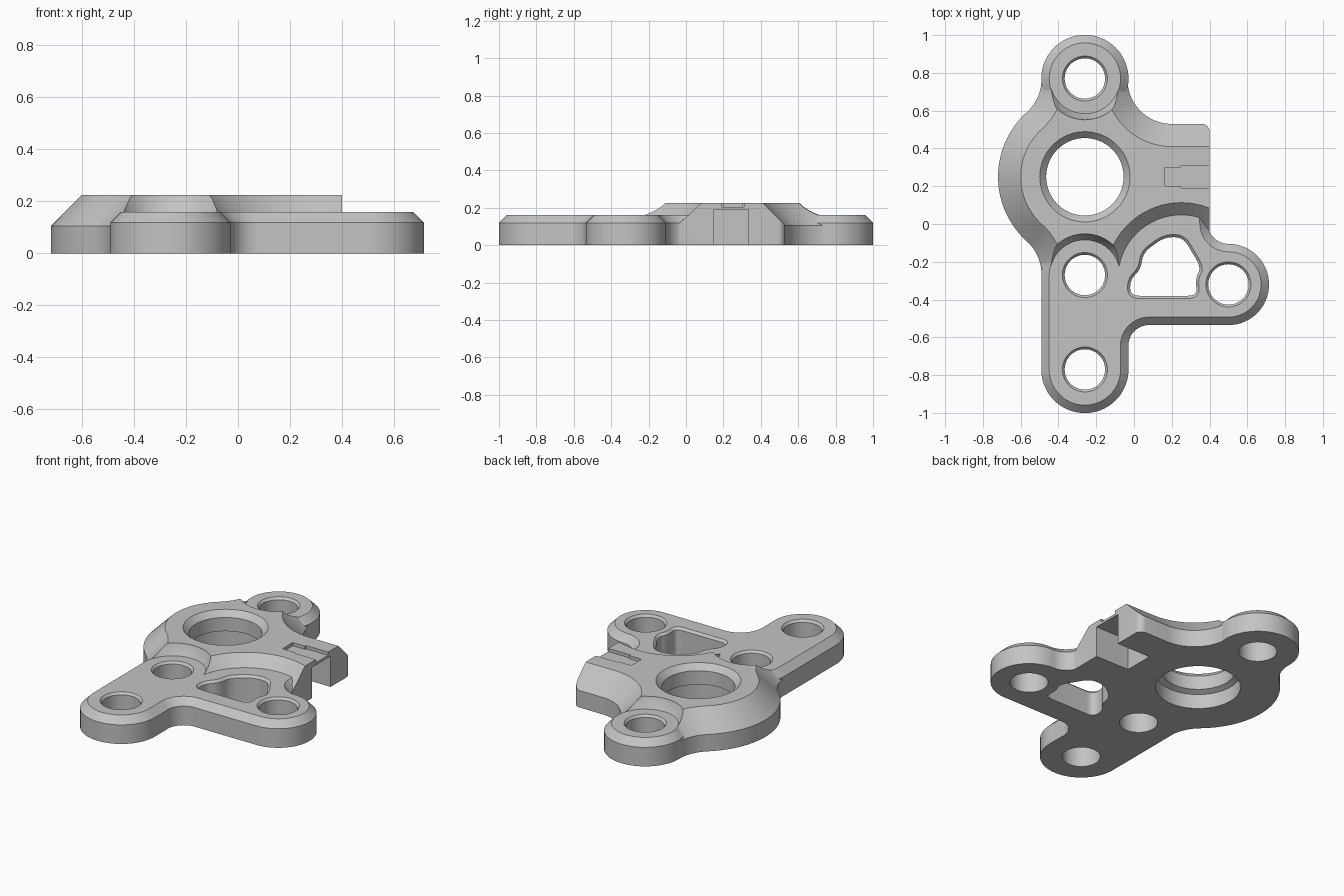
import bpy, bmesh, math
from mathutils import Vector

if "Cube" in bpy.data.objects:
    bpy.data.objects.remove(bpy.data.objects["Cube"])

grey = bpy.data.materials.new("plain grey")
grey.use_nodes = True
grey.diffuse_color = (0.55, 0.55, 0.55, 1)
grey.node_tree.nodes["Principled BSDF"].inputs["Base Color"].default_value = grey.diffuse_color


def arc(centre, r, a0, a1, step=5):
    n = max(2, round(abs(a1 - a0) / step))
    angles = [math.radians(a0 + (a1 - a0) * i / n) for i in range(n + 1)]
    return [Vector((centre[0] + r * math.cos(a), centre[1] + r * math.sin(a))) for a in angles]


def circle(centre, r):
    return arc(centre, r, 0, 360, 360 / 64)[:-1]


def chain(*parts):
    """Join arcs and points into one outline, dropping doubled joints."""
    out = []
    for part in parts:
        for p in part:
            p = Vector(p)
            if not out or (p - out[-1]).length > 0.008:
                out.append(p)
    if (out[0] - out[-1]).length < 0.008:
        out.pop()
    return out


def inset(outline, d):
    """Move a counter-clockwise outline inwards by d."""
    out = []
    for i, p in enumerate(outline):
        e1 = (p - outline[i - 1]).normalized()
        e2 = (outline[(i + 1) % len(outline)] - p).normalized()
        n1, n2 = Vector((-e1.y, e1.x)), Vector((-e2.y, e2.x))
        out.append(p + (n1 + n2) * d / (1 + n1.dot(n2)))
    return out


def soften(points, size):
    """Round each corner of a closed outline with a short curve."""
    points = [Vector(p) for p in points]
    out = []
    for i, p in enumerate(points):
        to_last, to_next = points[i - 1] - p, points[(i + 1) % len(points)] - p
        a = p + to_last.normalized() * min(size, to_last.length * 0.45)
        b = p + to_next.normalized() * min(size, to_next.length * 0.45)
        out += [a.lerp(p, t / 6).lerp(p.lerp(b, t / 6), t / 6) for t in range(7)]
    return out


def loft(name, *levels):
    """Solid through counter-clockwise outlines, each at a height."""
    bm = bmesh.new()
    rings = [[bm.verts.new((p.x, p.y, z)) for p in outline] for outline, z in levels]
    for low, high in zip(rings, rings[1:]):
        for i in range(len(low)):
            j = (i + 1) % len(low)
            bm.faces.new((low[i], low[j], high[j], high[i]))
    bm.faces.new(rings[0][::-1])
    bm.faces.new(rings[-1])
    mesh = bpy.data.meshes.new(name)
    bm.to_mesh(mesh)
    bm.free()
    mesh.materials.append(grey)
    obj = bpy.data.objects.new(name, mesh)
    bpy.context.collection.objects.link(obj)
    return obj


def box(name, x0, x1, y0, y1, z0, z1):
    outline = [Vector(p) for p in ((x0, y0), (x1, y0), (x1, y1), (x0, y1))]
    return loft(name, (outline, z0), (outline, z1))


def combine(target, operation, *tools):
    for tool in tools:
        mod = target.modifiers.new("combine", "BOOLEAN")
        mod.operation, mod.solver, mod.object = operation, "EXACT", tool
        bpy.context.view_layer.objects.active = target
        bpy.ops.object.modifier_apply(modifier=mod.name)
        bpy.data.objects.remove(tool)


HUB, TOP, MID, LOW, SIDE = (-0.26, 0.25), (-0.26, 0.77), (-0.26, -0.27), (-0.26, -0.77), (0.5, -0.32)

# Raised hub: round body with tangent necks and a block to the left side
hub_outline = chain(
    arc(MID, 0.23, 180.7, 358.1),
    arc((0.25, -0.287), 0.28, 178.1, 50),
    [(0.9, -0.0725), (0.9, 0.53)],
    arc((0.2, 0.764), 0.234, 270, 179.3),
    arc(TOP, 0.23, -0.7, 180.7),
    arc((-0.72, 0.764), 0.23, 0.7, -48.2),
    arc(HUB, 0.46, 131.8, 228.2),
    arc((-0.72, -0.264), 0.23, 48.2, -0.7))
bracket = loft("bracket", (hub_outline, 0), (hub_outline, 0.105), (inset(hub_outline, 0.12), 0.225))

# Square off the block end with a rounded corner
end = chain([(1.1, -0.3), (1.1, 0.7), (0.36, 0.7)], arc((0.36, 0.49), 0.04, 90, 0, 15), [(0.4, -0.3)])
combine(bracket, "DIFFERENCE", loft("end_cutter", (end, -0.1), (end, 0.4)))

# Conical clearance round the two bolt holes beside the hub
for c in (TOP, MID):
    combine(bracket, "DIFFERENCE", loft("clearance_cutter", (circle(c, 0.185), 0.158),
                                        (circle(c, 0.215), 0.21), (circle(c, 0.235), 0.3)))

# Low arms: the back lobe and the L-shaped front plate
lobe = circle(TOP, 0.231)
plate = chain(
    arc(LOW, 0.231, 180, 360),
    arc((0.08, -0.645), 0.11, 180, 90),
    arc(SIDE, 0.215, -90, 90),
    arc((0.5, 0.005), 0.11, 270, 180),
    [(0.39, 0.13), (0.1, 0.13)],
    arc(MID, 0.231, 90, 180))
for outline in (lobe, plate):
    combine(bracket, "UNION", loft("arm", (outline, 0), (outline, 0.118), (inset(outline, 0.042), 0.16)))

# Bolt holes with chamfered rims
for c in (TOP, MID, LOW, SIDE):
    combine(bracket, "DIFFERENCE", loft("hole_cutter", (circle(c, 0.107), -0.1), (circle(c, 0.107), 0.146),
                                        (circle(c, 0.12), 0.161), (circle(c, 0.12), 0.3)))

# Main bore with a counterbore below and a chamfer above
bore = [(0.238, -0.1), (0.238, 0.09), (0.205, 0.105), (0.205, 0.19), (0.24, 0.226), (0.24, 0.3)]
combine(bracket, "DIFFERENCE", loft("bore_cutter", *[(circle(HUB, r), z) for r, z in bore]))

# Rounded window in the front plate
window = soften([(-0.02, -0.38), (0.335, -0.38), (0.325, -0.29), (0.355, -0.23), (0.26, -0.07),
                 (0.16, -0.07), (0.05, -0.15), (0.035, -0.24), (-0.02, -0.295)], 0.05)
rim = inset(window, -0.015)
combine(bracket, "DIFFERENCE", loft("window_cutter", (window, -0.1), (window, 0.146), (rim, 0.161), (rim, 0.3)))

# Slot under the block end and the shallow recess above it
combine(bracket, "DIFFERENCE",
        box("slot_cutter", 0.17, 0.6, 0.15, 0.335, -0.1, 0.19),
        box("recess_cutter", 0.165, 0.6, 0.2, 0.3, 0.205, 0.3),
        box("recess_end_cutter", 0.25, 0.6, 0.19, 0.31, 0.205, 0.3))

bpy.ops.object.select_all(action="DESELECT")
bracket.select_set(True)
bpy.context.view_layer.objects.active = bracket
bpy.ops.object.shade_smooth_by_angle(angle=math.radians(25))
